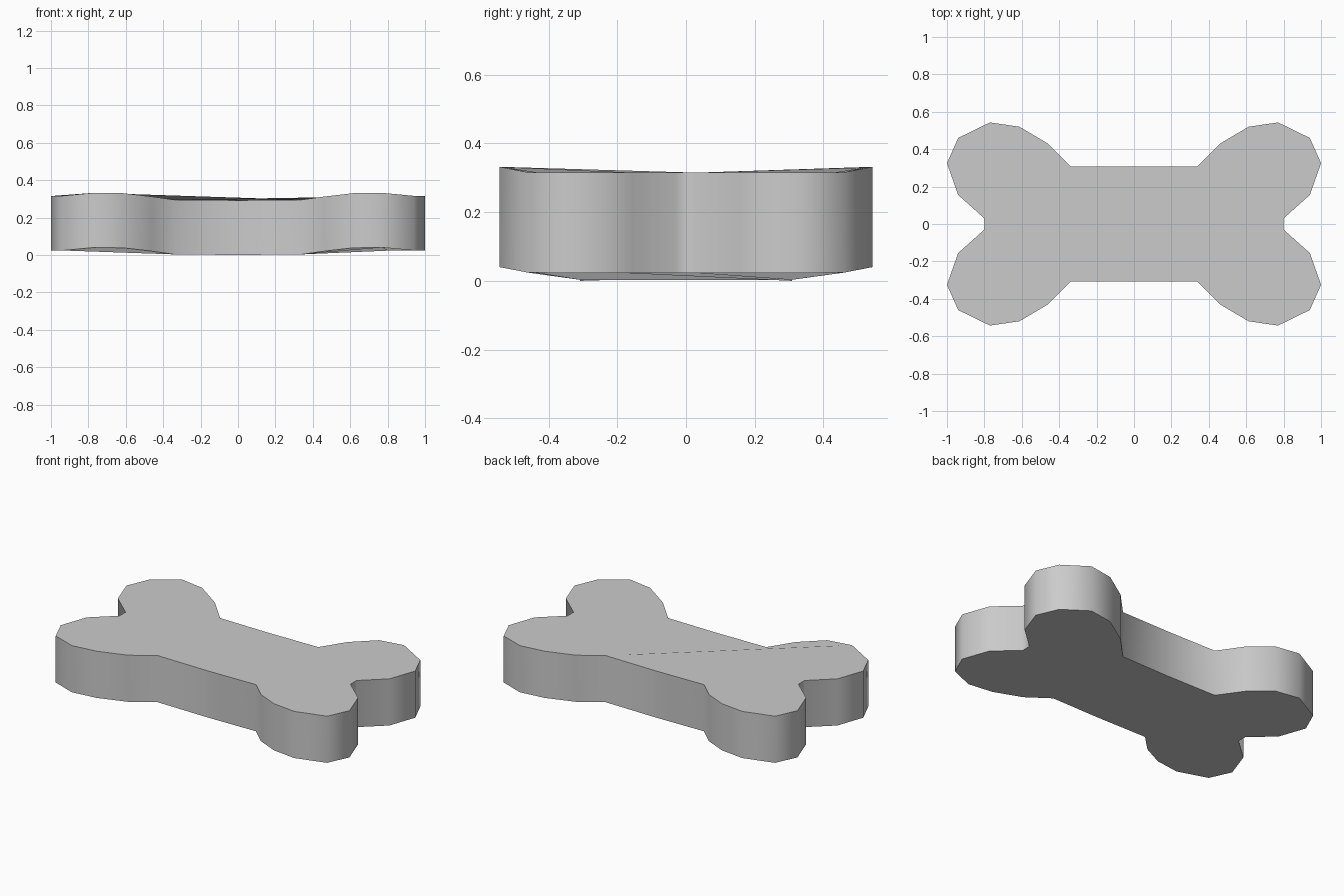
import bpy
import bmesh
import math

cube = bpy.data.objects.get("Cube")
if cube:
    bpy.data.objects.remove(cube, do_unlink=True)

THICKNESS = 0.292

# One quarter of the outline: x, y and the height of the underside
quarter = [
    (0.34, 0.308, 0.003), (0.46, 0.43, 0.02), (0.613, 0.52, 0.038),
    (0.77, 0.543, 0.04), (0.94, 0.46, 0.024), (1.0, 0.325, 0.023),
    (0.94, 0.155, 0.023), (0.80, 0.03, 0.023),
]


def mirrored(points, sx, sy):
    return [(x * sx, y * sy, z) for x, y, z in points]


# Full outline, anticlockwise from the middle of the front edge
outline = [(0, -0.308, 0)]
outline += mirrored(quarter, 1, -1)
outline += mirrored(quarter[::-1], 1, 1)
outline += [(0, 0.308, 0)]
outline += mirrored(quarter, -1, 1)
outline += mirrored(quarter[::-1], -1, -1)

# Bone slab: two whole caps joined by a band of walls
bm = bmesh.new()
bottom = [bm.verts.new(p) for p in outline]
top = [bm.verts.new((x, y, z + THICKNESS)) for x, y, z in outline]
bm.faces.new(top)
bm.faces.new(bottom[::-1])
count = len(outline)
for i in range(count):
    j = (i + 1) % count
    bm.faces.new((bottom[i], bottom[j], top[j], top[i]))

mesh = bpy.data.meshes.new("bone")
bm.to_mesh(mesh)
bm.free()
bone = bpy.data.objects.new("bone", mesh)
bpy.context.collection.objects.link(bone)

# Plain grey finish
grey = bpy.data.materials.new("light grey")
grey.use_nodes = True
color = (0.6, 0.6, 0.6, 1)
grey.diffuse_color = color
grey.node_tree.nodes["Principled BSDF"].inputs["Base Color"].default_value = color
mesh.materials.append(grey)

# Rounded walls with crisp cap edges
bpy.ops.object.select_all(action="DESELECT")
bone.select_set(True)
bpy.context.view_layer.objects.active = bone
bpy.ops.object.shade_smooth_by_angle(angle=math.radians(65))
